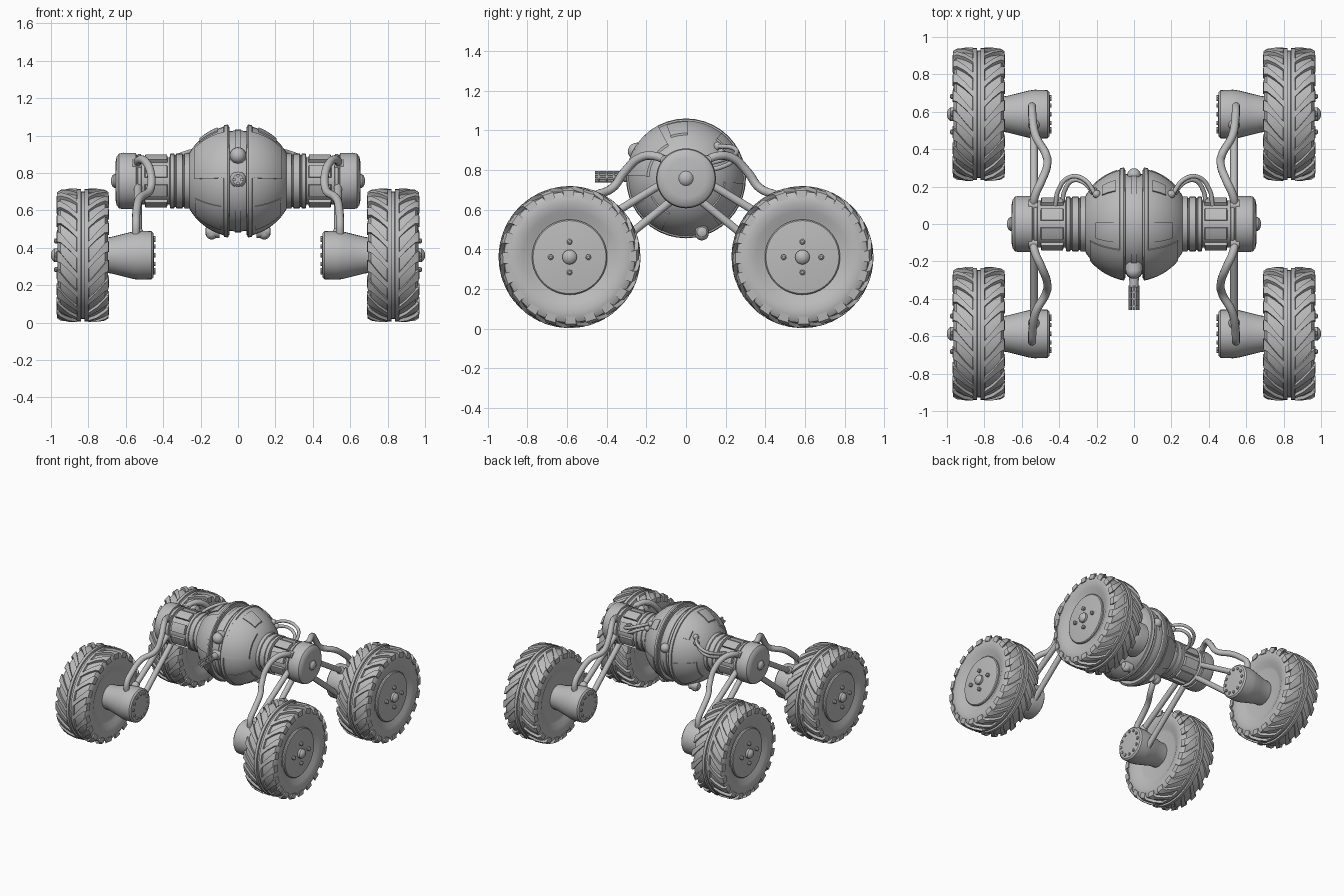
import bpy, bmesh, math
from mathutils import Vector

old = bpy.data.objects.get("Cube")
if old:
    bpy.data.objects.remove(old, do_unlink=True)

grey = bpy.data.materials.new("plain_grey")
grey.use_nodes = True
grey.diffuse_color = (0.5, 0.5, 0.5, 1)
grey.node_tree.nodes["Principled BSDF"].inputs["Base Color"].default_value = (0.5, 0.5, 0.5, 1)

BODY = Vector((0, 0, 0.757))
R = 0.3
SIDES = ((1, "left"), (-1, "right"))
ENDS = ((-1, "front"), (1, "rear"))


def finish(bm, name, angle=35):
    bmesh.ops.recalc_face_normals(bm, faces=bm.faces[:])
    me = bpy.data.meshes.new(name)
    bm.to_mesh(me)
    bm.free()
    me.materials.append(grey)
    me.shade_smooth()
    me.set_sharp_from_angle(angle=math.radians(angle))
    ob = bpy.data.objects.new(name, me)
    bpy.context.collection.objects.link(ob)
    return ob


def ring_point(x, r, a):
    """Point around the x axis; angle 0 faces front, a quarter turn faces up."""
    return Vector((x, -r * math.cos(a), r * math.sin(a)))


def lathe_into(bm, profile, centre, s=1, seg=32, axis="x"):
    rings = []
    for x, r in profile:
        ring = []
        for i in range(seg):
            p = ring_point(x, max(r, 0.0005), math.tau * i / seg)
            if axis == "y":
                p = Vector((p.z, p.x, p.y))
            else:
                p.x *= s
            ring.append(bm.verts.new(p + Vector(centre)))
        rings.append(ring)
    for a, b in zip(rings, rings[1:]):
        for i in range(seg):
            j = (i + 1) % seg
            bm.faces.new((a[i], a[j], b[j], b[i]))
    bm.faces.new(rings[0])
    bm.faces.new(rings[-1])


def lathe(name, profile, centre, s=1, seg=32, axis="x"):
    bm = bmesh.new()
    lathe_into(bm, profile, centre, s, seg, axis)
    return finish(bm, name)


def ball(name, centre, r, seg=16):
    bm = bmesh.new()
    bmesh.ops.create_uvsphere(bm, u_segments=seg, v_segments=seg // 2 + 2, radius=r)
    bmesh.ops.translate(bm, vec=centre, verts=bm.verts)
    return finish(bm, name)


def tube(name, points, radius, curved=True):
    cu = bpy.data.curves.new(name, "CURVE")
    cu.dimensions = "3D"
    cu.bevel_depth, cu.bevel_resolution, cu.resolution_u = radius, 3, 8
    cu.use_fill_caps = True
    sp = cu.splines.new("BEZIER")
    sp.bezier_points.add(len(points) - 1)
    for bp, p in zip(sp.bezier_points, points):
        bp.co = p
        bp.handle_left_type = bp.handle_right_type = "AUTO" if curved else "VECTOR"
    tmp = bpy.data.objects.new(name + "_path", cu)
    bpy.context.collection.objects.link(tmp)
    bpy.context.view_layer.update()
    dg = bpy.context.evaluated_depsgraph_get()
    me = bpy.data.meshes.new_from_object(tmp.evaluated_get(dg))
    bm = bmesh.new()
    bm.from_mesh(me)
    bpy.data.objects.remove(tmp, do_unlink=True)
    return finish(bm, name, 50)


def hull_plate(name, s, x0, x1, a0, a1, lift=0.007, n=10):
    """Raised plate that follows the round hull."""
    bm = bmesh.new()
    layers = []
    for rad in (R - 0.01, R + lift):
        grid = []
        for i in range(n + 1):
            x = x0 + (x1 - x0) * i / n
            r = math.sqrt(rad * rad - x * x)
            grid.append([bm.verts.new(BODY + ring_point(x * s, r, math.radians(a0 + (a1 - a0) * j / n)))
                         for j in range(n + 1)])
        layers.append(grid)
        for i in range(n):
            for j in range(n):
                bm.faces.new((grid[i][j], grid[i + 1][j], grid[i + 1][j + 1], grid[i][j + 1]))
    lo, hi = layers
    for i in range(n):
        for j in (0, n):
            bm.faces.new((lo[i][j], lo[i + 1][j], hi[i + 1][j], hi[i][j]))
            bm.faces.new((lo[j][i], lo[j][i + 1], hi[j][i + 1], hi[j][i]))
    return finish(bm, name)


# Tread lugs: bent strips that run from the crown over the shoulder
def tread(name, centre, s):
    bm = bmesh.new()
    stations = ((0.03, 0.358, 0.0, 0.05), (0.075, 0.357, 0.14, 0.055),
                (0.118, 0.35, 0.27, 0.075), (0.137, 0.338, 0.3, 0.085), (0.141, 0.3, 0.3, 0.085))
    step = math.tau / 20
    for half in (1, -1):
        for k in range(20):
            base = (k + (0.5 if half < 0 else 0)) * step
            rows = []
            for u, r, shift, w in stations:
                inner = (u - 0.025, r) if r < 0.31 else (min(u, 0.115), r - 0.035)
                rows.append([bm.verts.new(ring_point(half * s * uu, rr, base + shift + d) + centre)
                             for uu, rr, d in ((u, r, -w), (u, r, w), (*inner, w), (*inner, -w))])
            for a, b in zip(rows, rows[1:]):
                for i in range(4):
                    j = (i + 1) % 4
                    bm.faces.new((a[i], a[j], b[j], b[i]))
            bm.faces.new(rows[0])
            bm.faces.new(rows[-1])
    return finish(bm, name)


# Wheels with motors and suspension
half_tyre = [(0.105, 0.18), (0.11, 0.2), (0.128, 0.235), (0.136, 0.275), (0.133, 0.31), (0.12, 0.33),
             (0.07, 0.338), (0.034, 0.34), (0.03, 0.353), (0.01, 0.353), (0.008, 0.34)]
tyre = [(-x, r) for x, r in half_tyre] + half_tyre[::-1]
for s, side in SIDES:
    for e, end in ENDS:
        tag = f"{end}_{side}"
        c = Vector((s * 0.83, e * 0.587, 0.36))
        lathe(f"tyre_{tag}", tyre, c, s, 60)
        tread(f"tread_{tag}", c, s)
        lathe(f"wheel_disc_{tag}", [(0.08, 0.19), (0.118, 0.19), (0.124, 0.184), (0.132, 0.1), (0.134, 0)], c, s, 40)
        lathe(f"axle_nut_{tag}", [(0.12, 0.037), (0.15, 0.037), (0.162, 0.028), (0.17, 0.01), (0.17, 0)], c, s, 16)
        bm = bmesh.new()
        for dy, dz in ((0.095, 0), (-0.095, 0), (0, 0.077), (0, -0.077)):
            lathe_into(bm, [(0.12, 0.014), (0.148, 0.014), (0.154, 0.007)], c + Vector((0, dy, dz)), s, 10)
        finish(bm, f"wheel_bolts_{tag}")

        lathe(f"motor_{tag}", [(0.45, 0.1), (0.452, 0.118), (0.462, 0.129), (0.53, 0.131), (0.56, 0.127),
                               (0.62, 0.112), (0.68, 0.097), (0.74, 0.092)], (0, c.y, c.z), s)
        bm = bmesh.new()
        for k in range(12):
            p = ring_point(0, 0.093, math.tau * k / 12)
            lathe_into(bm, [(0.442, 0.011), (0.46, 0.011)], (0, c.y + p.y, c.z + p.z), s, 8)
        finish(bm, f"motor_bolts_{tag}")

        def at(x, y, z):
            return Vector((s * x, e * y, z))
        tube(f"upper_strut_{tag}", [at(0.535, 0.08, 0.755), at(0.535, 0.53, 0.48)], 0.021, False)
        tube(f"lower_strut_{tag}", [at(0.535, 0.03, 0.68), at(0.535, 0.5, 0.3)], 0.021, False)
        ball(f"strut_joint_{tag}", at(0.535, 0.53, 0.48), 0.03)
        tube(f"cable_{tag}", [at(0.54, 0.09, 0.84), at(0.53, 0.15, 0.868), at(0.495, 0.23, 0.862),
                              at(0.465, 0.31, 0.79), at(0.47, 0.37, 0.71), at(0.525, 0.47, 0.665),
                              at(0.542, 0.56, 0.6), at(0.545, 0.625, 0.53), at(0.545, 0.625, 0.46)], 0.022)
        lathe(f"cable_socket_{tag}", [(0.515, 0.03), (0.565, 0.03)], at(0, 0.1, 0.845), s, 12)

# Round hull: a recessed core with a shell on each side
core = [(0.06 * i / 4, math.sqrt(0.27 ** 2 - (0.06 * i / 4) ** 2)) for i in range(-4, 5)]
lathe("hull_core", core, BODY, 1, 40)
lathe("hull_belt", [(-0.016, 0.26), (-0.016, 0.276), (0.016, 0.276), (0.016, 0.26)], BODY, 1, 40)
for s, side in SIDES:
    shell = [(0.045, 0.25), (0.045, 0.288)]
    shell += [(x, math.sqrt(R * R - x * x)) for x in [0.055 + 0.022 * i for i in range(11)]]
    lathe(f"hull_shell_{side}", shell, BODY, s, 40)
    lathe(f"hull_rim_{side}", [(0.05, 0.28), (0.05, 0.298), (0.056, 0.302), (0.075, 0.298), (0.08, 0.28)], BODY, s, 40)
    # Raised plates on the shell
    hull_plate(f"front_panel_{side}", s, 0.07, 0.235, 3, 62)
    hull_plate(f"lower_panel_{side}", s, 0.09, 0.23, -65, -28, 0.004)
    hull_plate(f"rear_panel_{side}", s, 0.09, 0.23, 185, 235, 0.004)
    hull_plate(f"roof_hatch_{side}", s, 0.11, 0.205, 70, 92)
    hull_plate(f"rear_hatch_{side}", s, 0.10, 0.17, 128, 144)
    lathe(f"belly_cap_{side}", [(0.10, 0.035), (0.15, 0.035), (0.17, 0.025), (0.175, 0.01)], (0, 0.08, 0.487), s, 16)
    ball(f"belly_lamp_{side}", (s * 0.14, 0.08, 0.478), 0.034)

    # Axle drum with collars, ribs and a capped end
    lathe(f"axle_drum_{side}", [(0.2, 0.148), (0.285, 0.148), (0.288, 0.14), (0.295, 0.14), (0.298, 0.146),
                                (0.33, 0.146), (0.333, 0.139), (0.339, 0.139), (0.342, 0.146), (0.362, 0.146),
                                (0.366, 0.125), (0.515, 0.125), (0.518, 0.145), (0.535, 0.145), (0.537, 0.139),
                                (0.543, 0.139), (0.545, 0.15), (0.615, 0.151), (0.636, 0.146), (0.649, 0.13),
                                (0.655, 0.1), (0.656, 0)], BODY, s, 40)
    lathe(f"drum_nub_{side}", [(0.64, 0.037), (0.662, 0.037), (0.673, 0.028), (0.679, 0.01)], BODY, s, 16)
    bm = bmesh.new()
    for k in range(8):
        mid = math.tau * (k + 0.5) / 8
        rows = [[bm.verts.new(BODY + ring_point(s * x, r, mid + d)) for d in (-0.25, 0, 0.25)]
                for x, r in ((0.375, 0.12), (0.38, 0.144), (0.495, 0.144), (0.5, 0.12))]
        for a, b in zip(rows, rows[1:]):
            for i in range(2):
                bm.faces.new((a[i], a[i + 1], b[i + 1], b[i]))
        for i in (0, 2):
            bm.faces.new([row[i] for row in rows])
    finish(bm, f"drum_ribs_{side}")

    # Twin hoses behind the hull
    for k, name in enumerate(("upper", "lower")):
        d = 0.035 * k
        tube(f"{name}_hose_{side}", [Vector((s * x, y, z)) for x, y, z in (
            (0.42 - d, 0.1, 0.83 - d), (0.405 - d, 0.18, 0.85 - d), (0.345 - d / 2, 0.25 - d / 2, 0.88 - d),
            (0.27, 0.24 - d / 2, 0.91 - d), (0.2 + d / 2, 0.15 + d / 2, 0.92 - d))], 0.012)
        ball(f"{name}_hose_plug_{side}", (s * (0.2 + d / 2), 0.16 + d / 2, 0.92 - d), 0.022, 12)

# Front eye and rear lamp in the groove
ball("front_eye", (0, -0.25, 0.893), 0.043, 20)
lathe("eye_collar", [(-0.25, 0.048), (-0.2, 0.048)], (0, 0, 0.89), 1, 20, "y")
ball("rear_lamp", (0, 0.262, 0.82), 0.036, 20)

# Front gun: housing, neck, barrel cluster and clamps
GUN = Vector((0, 0, 0.765))
lathe("gun_housing", [(-0.2, 0.044), (-0.265, 0.044), (-0.28, 0.034), (-0.285, 0.026), (-0.34, 0.024)],
      GUN, 1, 16, "y")
bm = bmesh.new()
for k in range(4):
    a = math.tau * k / 4
    lathe_into(bm, [(-0.33, 0.009), (-0.46, 0.009)],
               GUN + Vector((0.02 * math.cos(a), 0, 0.02 * math.sin(a))), 1, 10, "y")
finish(bm, "gun_barrels")
for k, y in enumerate((-0.36, -0.395, -0.435)):
    lathe(f"barrel_clamp_{k + 1}", [(y, 0.029), (y - 0.009, 0.029)], GUN, 1, 16, "y")
